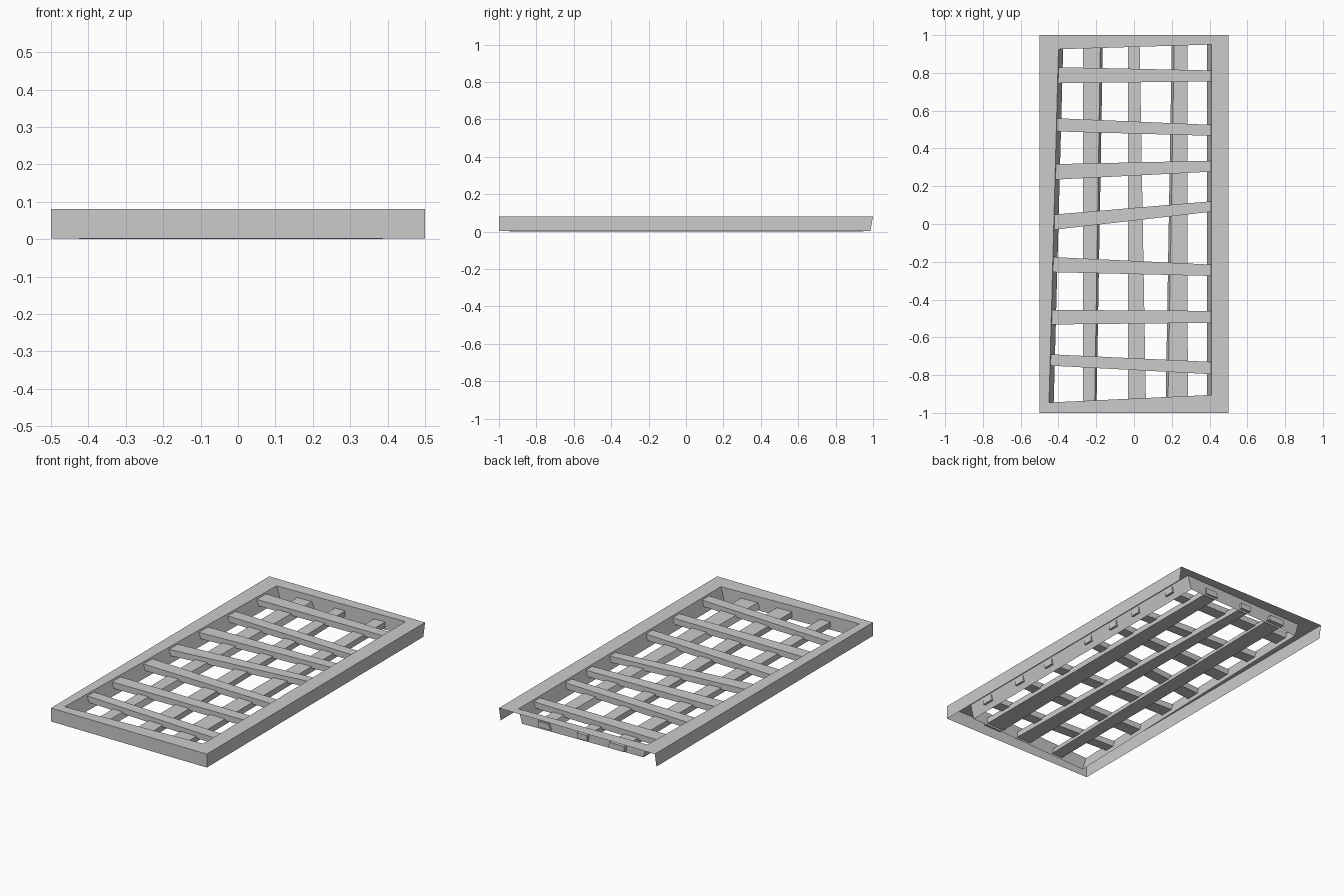
import bpy

if "Cube" in bpy.data.objects:
    bpy.data.objects.remove(bpy.data.objects["Cube"])

def make_mesh(name, verts, faces):
    me = bpy.data.meshes.new(name)
    me.from_pydata(verts, [], faces)
    me.update()
    ob = bpy.data.objects.new(name, me)
    bpy.context.collection.objects.link(ob)
    return ob

H = 0.08

# Frame: thin shell, open underneath and at the back
outer = [(-0.5, -1), (0.5, -1), (0.5, 1), (-0.5, 1)]
hole_top = [(-0.45, -0.945), (0.41, -0.905), (0.41, 0.95), (-0.40, 0.925)]
hole_low = [(-0.425, -0.945), (0.387, -0.906), (0.387, 0.95), (-0.375, 0.926)]
outer_low = [(-0.5, -1), (0.5, -1), (0.5, 0.985), (-0.5, 0.985)]
verts = [(x, y, z) for ring, z in
         ((outer, H), (hole_top, H), (hole_low, 0), (outer_low, 0.002))
         for x, y in ring]
faces = []
for i in range(4):
    j = (i + 1) % 4
    faces.append((i, j, 4 + j, 4 + i))              # top rim
    faces.append((4 + i, 4 + j, 8 + j, 8 + i))      # inner wall
    if i != 2:                                      # back side stays open
        faces.append((12 + i, 12 + j, j, i))        # outer wall
make_mesh("frame", verts, faces)

BOX = [(3, 2, 1, 0), (4, 5, 6, 7), (0, 1, 5, 4),
       (1, 2, 6, 5), (2, 3, 7, 6), (3, 0, 4, 7)]

def bar(name, low, top, z0, z1):
    make_mesh(name, [(x, y, z0) for x, y in low] + [(x, y, z1) for x, y in top], BOX)

# Cross slats: (low y, high y) at the left end, then at the right end
slats = [(0.745, 0.83, 0.755, 0.813), (0.49, 0.56, 0.467, 0.525),
         (0.235, 0.317, 0.277, 0.335), (-0.03, 0.05, 0.065, 0.12),
         (-0.255, -0.175, -0.275, -0.215), (-0.532, -0.455, -0.523, -0.46),
         (-0.75, -0.69, -0.795, -0.73)]
for n, (la, lb, ra, rb) in enumerate(slats):
    yc = (la + lb) / 2
    x0 = -0.423 + 0.0255 * yc                       # follows the slanted left wall
    top = [(x0, la), (0.41, ra), (0.41, rb), (x0, lb)]
    bar(f"cross_slat_{n + 1}", top, top, 0.035, 0.07)

# Long rails: front top, back top, front low, back low x ranges
rails = [((-0.27, -0.208), (-0.27, -0.178), (-0.27, -0.198), (-0.27, -0.165)),
         ((-0.033, 0.063), (-0.033, 0.03), (-0.033, 0.063), (-0.033, 0.03)),
         ((0.18, 0.285), (0.213, 0.282), (0.168, 0.285), (0.2, 0.282))]
for n, (ft, bt, fl, bl) in enumerate(rails):
    ya, yb = -0.94, 0.955
    quad = lambda f, b: [(f[0], ya), (f[1], ya), (b[1], yb), (b[0], yb)]
    bar(f"long_rail_{n + 1}", quad(fl, bl), quad(ft, bt), 0.012, 0.045)
